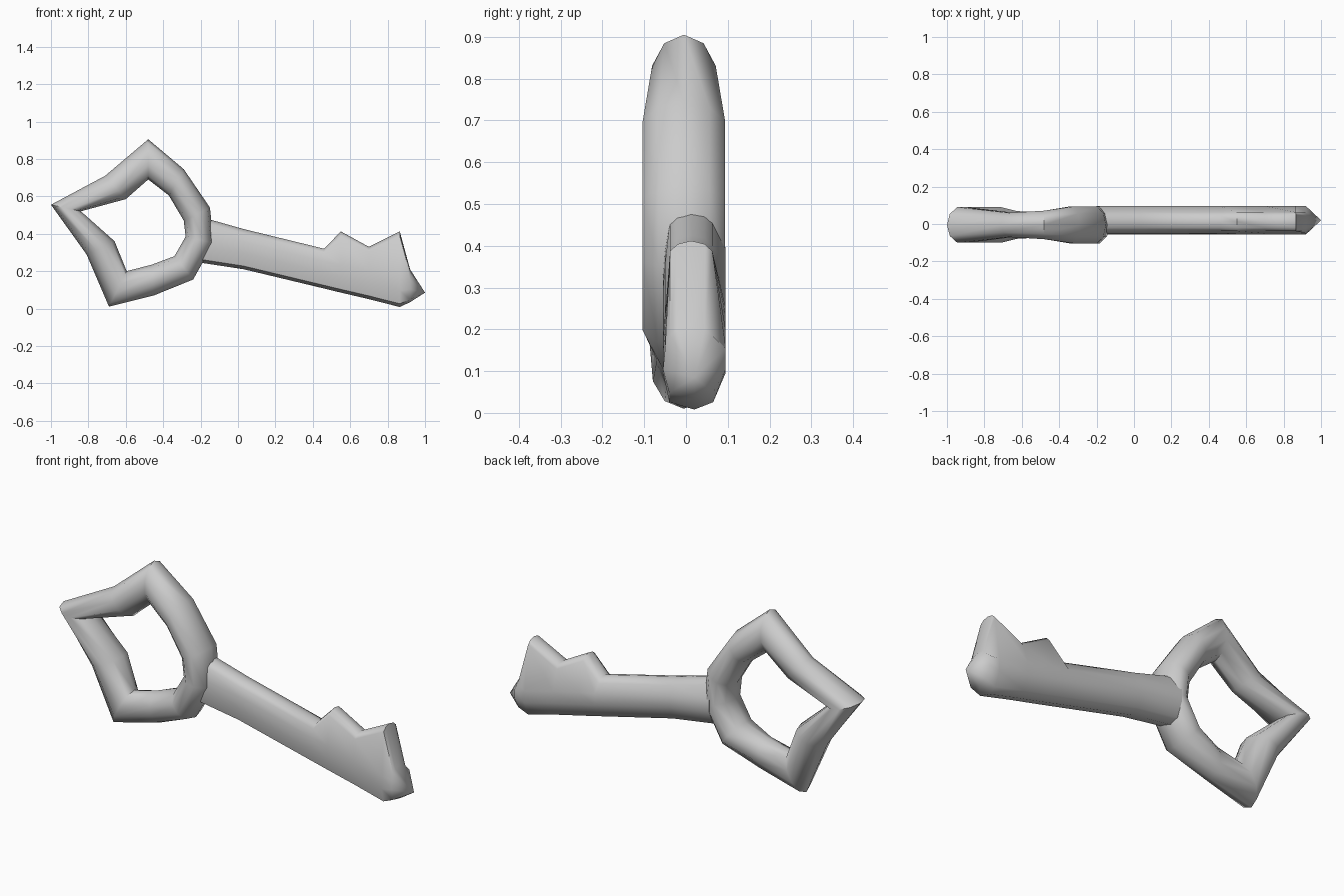
import bpy, bmesh, math

if "Cube" in bpy.data.objects:
    bpy.data.objects.remove(bpy.data.objects["Cube"])


def loft(name, rings, closed=False, tip=None, angle=50):
    """Skin a list of equal-length point rings into one mesh object."""
    bm = bmesh.new()
    loops = [[bm.verts.new(p) for p in ring] for ring in rings]
    n = len(loops[0])
    pairs = list(zip(loops, loops[1:]))
    if closed:
        pairs.append((loops[-1], loops[0]))
    for a, b in pairs:
        for i in range(n):
            j = (i + 1) % n
            bm.faces.new((a[i], a[j], b[j], b[i]))
    if not closed:
        bm.faces.new(loops[0])
        end = bm.verts.new(tip)
        for i in range(n):
            bm.faces.new((loops[-1][i], loops[-1][(i + 1) % n], end))
    bmesh.ops.recalc_face_normals(bm, faces=bm.faces)
    mesh = bpy.data.meshes.new(name)
    bm.to_mesh(mesh)
    bm.free()
    obj = bpy.data.objects.new(name, mesh)
    bpy.context.collection.objects.link(obj)
    bpy.ops.object.select_all(action='DESELECT')
    obj.select_set(True)
    bpy.context.view_layer.objects.active = obj
    bpy.ops.object.shade_smooth_by_angle(angle=math.radians(angle))
    return obj


# Bow: outer x, z, inner x, z and half depth around the pointed handle
bow = [
    (-1.00, .555, -.84, .52, .100),
    (-.71, .71, -.60, .585, .068),
    (-.48, .905, -.48, .69, .080),
    (-.29, .745, -.37, .605, .104),
    (-.15, .54, -.29, .47, .104),
    (-.13, .35, -.28, .385, .104),
    (-.24, .155, -.34, .28, .104),
    (-.45, .07, -.46, .235, .068),
    (-.69, .01, -.595, .20, .078),
    (-.81, .29, -.66, .36, .100),
]
SIDES = 10
rings = []
for ox, oz, ix, iz, depth in bow:
    ring = []
    for k in range(SIDES):
        a = 2 * math.pi * k / SIDES
        c, s = math.cos(a), math.sin(a)
        ring.append(((ox + ix) / 2 + c * (ox - ix) / 2,
                     -.005 + s * depth,
                     (oz + iz) / 2 + c * (oz - iz) / 2))
    rings.append(ring)
loft("bow", rings, closed=True, angle=60)

# Blade: x, bottom z, top z; the rising tops form the teeth
blade = [
    (-.20, .245, .49),
    (.03, .21, .425),
    (.46, .107, .32),
    (.55, .085, .412),
    (.70, .050, .33),
    (.865, .008, .412),
    (.92, .034, .21),
]
rings = []
for x, lo, hi in blade:
    h = min(hi - lo, .22)
    rings.append([
        (x, .02, lo), (x, .065, lo + .08 * h), (x, .095, lo + .4 * h),
        (x, .095, lo + .68 * h), (x, .063, hi - .025), (x, .045, hi - .008),
        (x, .012, hi), (x, -.02, hi - .008), (x, -.038, hi - .025),
        (x, -.05, lo + .68 * h), (x, -.055, lo + .4 * h),
        (x, -.04, lo + .08 * h),
    ])
loft("blade", rings, tip=(1.0, .02, .085), angle=60)
